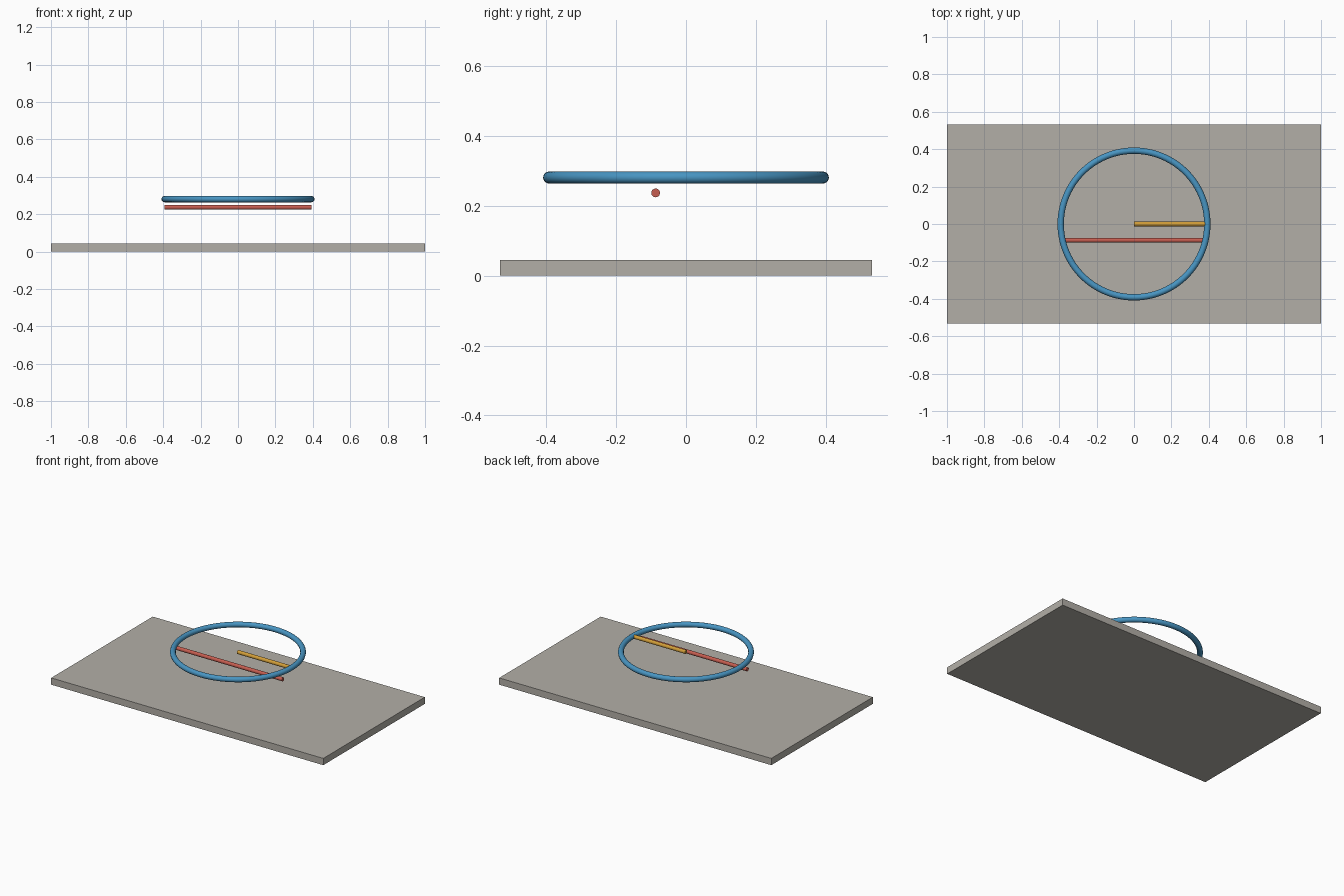
import bpy
import math

cube = bpy.data.objects.get("Cube")
if cube:
    bpy.data.objects.remove(cube, do_unlink=True)

RING_RADIUS = 0.392
RING_HEIGHT = 0.281


def make_material(name, rgb):
    mat = bpy.data.materials.new(name)
    mat.use_nodes = True
    colour = (*rgb, 1.0)
    mat.diffuse_color = colour
    mat.node_tree.nodes["Principled BSDF"].inputs["Base Color"].default_value = colour
    return mat


def finish(name, mat, smooth=True):
    obj = bpy.context.object
    obj.name = name
    obj.data.materials.append(mat)
    if smooth:
        bpy.ops.object.shade_smooth_by_angle(angle=math.radians(40))
    return obj


def rod(name, x_start, x_end, y, z, mat, radius=0.0125):
    """Round bar with flat ends, running along x."""
    bpy.ops.mesh.primitive_cylinder_add(
        vertices=32, radius=radius, depth=x_end - x_start,
        location=((x_start + x_end) / 2, y, z), rotation=(0, math.pi / 2, 0))
    return finish(name, mat)


stone = make_material("warm grey", (0.45, 0.43, 0.39))
blue = make_material("blue", (0.065, 0.30, 0.54))
red = make_material("red", (0.56, 0.11, 0.08))
gold = make_material("gold", (0.64, 0.34, 0.04))

# Base slab
bpy.ops.mesh.primitive_cube_add(size=1, location=(0, 0, 0.0225))
bpy.context.object.scale = (2, 1.066, 0.045)
bpy.ops.object.transform_apply(location=False, rotation=False, scale=True)
finish("base_slab", stone, smooth=False)

# Floating ring
bpy.ops.mesh.primitive_torus_add(
    major_radius=RING_RADIUS, minor_radius=0.017,
    major_segments=96, minor_segments=24, location=(0, 0, RING_HEIGHT))
finish("ring", blue)

# Long rod below the ring, and the spoke from its centre
rod("diameter_rod", -RING_RADIUS, RING_RADIUS, -0.087, 0.237, red)
rod("radius_rod", 0, RING_RADIUS, 0, RING_HEIGHT, gold)
